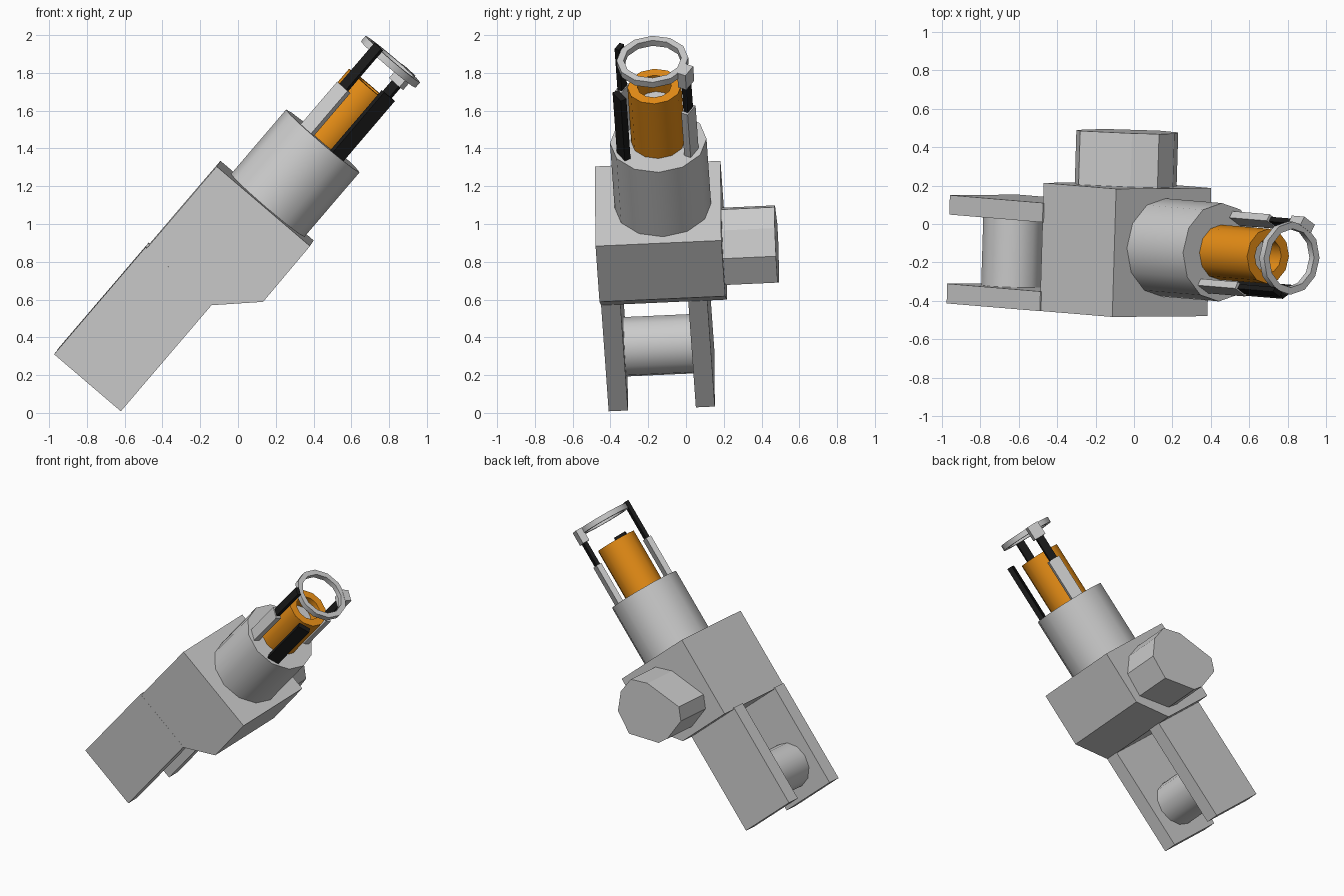
import bpy, bmesh, math
from mathutils import Matrix, Vector

if "Cube" in bpy.data.objects:
    bpy.data.objects.remove(bpy.data.objects["Cube"])

# Arm frame: a runs along the arm, b across it, c sideways
A, B, C = Vector((.649, -.054, .759)), Vector((.760, .0064, -.649)), Vector((.030, .998, .045))
FRAME = Matrix((A, B, C)).transposed()
AXIS = (-.595, -.068)          # (b, c) centre line of barrel, tube and ring


def material(name, rgb):
    m = bpy.data.materials.new(name)
    m.diffuse_color = (*rgb, 1)
    m.use_nodes = True
    m.node_tree.nodes["Principled BSDF"].inputs["Base Color"].default_value = m.diffuse_color
    return m


ORANGE = material("orange", (.80, .27, .008))
BLACK = material("black", (.010, .010, .010))


def finish(name, bm, mat=None, smooth=False):
    for v in bm.verts:
        v.co = FRAME @ v.co
    bmesh.ops.recalc_face_normals(bm, faces=bm.faces)
    me = bpy.data.meshes.new(name)
    bm.to_mesh(me)
    bm.free()
    ob = bpy.data.objects.new(name, me)
    bpy.context.collection.objects.link(ob)
    if mat:
        me.materials.append(mat)
    if smooth:
        bpy.ops.object.select_all(action='DESELECT')
        ob.select_set(True)
        bpy.context.view_layer.objects.active = ob
        bpy.ops.object.shade_smooth_by_angle(angle=math.radians(40))
    return ob


def prism(name, pts, lo, hi, along, mat=None, smooth=False):
    """Extrude an outline along local a or c."""
    bm = bmesh.new()
    place = (lambda p, t: (t, p[0], p[1])) if along == 'a' else (lambda p, t: (p[0], p[1], t))
    low = [bm.verts.new(place(p, lo)) for p in pts]
    high = [bm.verts.new(place(p, hi)) for p in pts]
    bm.faces.new(low)
    bm.faces.new(high)
    for i in range(len(pts)):
        j = (i + 1) % len(pts)
        bm.faces.new((low[i], low[j], high[j], high[i]))
    return finish(name, bm, mat, smooth)


def circle(centre, r, n=12):
    return [(centre[0] + r * math.cos(2 * math.pi * i / n),
             centre[1] + r * math.sin(2 * math.pi * i / n)) for i in range(n)]


def tube(name, r_out, r_in, lo, hi, mat=None):
    """Hollow cylinder on the arm's centre line."""
    bm = bmesh.new()
    loops = [[bm.verts.new((t, *p)) for p in circle(AXIS, r)]
             for r, t in ((r_out, lo), (r_out, hi), (r_in, hi), (r_in, lo))]
    for k in range(4):
        p, q = loops[k], loops[(k + 1) % 4]
        for i in range(12):
            j = (i + 1) % 12
            bm.faces.new((p[i], p[j], q[j], q[i]))
    return finish(name, bm, mat, True)


def bar(name, degrees, r0, r1, width, lo, hi, mat=None):
    """Flat bar lying tangent to the centre line at the given angle."""
    t = math.radians(degrees)
    d, s = (math.cos(t), math.sin(t)), (-math.sin(t), math.cos(t))
    pts = [(AXIS[0] + d[0] * r + s[0] * k, AXIS[1] + d[1] * r + s[1] * k)
           for r, k in ((r0, -width / 2), (r1, -width / 2), (r1, width / 2), (r0, width / 2))]
    return prism(name, pts, lo, hi, 'a', mat)


# Main body with one chamfered corner
prism("body", [(.363, -.937), (.943, -.937), (.943, -.287), (.557, -.284), (.363, -.483)],
      -.427, .24, 'c')

# Fork arms and axle
leg = [(-.374, -.945), (.372, -.945), (.372, -.480), (-.374, -.480)]
prism("fork_arm_front", leg, -.4275, -.325, 'c')
prism("fork_arm_back", leg, .035, .136, 'c')
prism("axle", circle((-.13, -.714), .16), -.33, .04, 'c', smooth=True)

# Side motor housing
prism("motor", [(.802, -.719), (.551, -.859), (.462, -.809), (.412, -.622), (.420, -.536),
                (.582, -.346), (.753, -.361), (.854, -.473), (.886, -.606)], .22, .52, 'c')

# Barrel and orange nozzle
prism("barrel", circle(AXIS, .256), .93, 1.392, 'a', smooth=True)
tube("nozzle", .143, .09, 1.385, 1.773, ORANGE)
prism("nozzle_core", circle(AXIS, .095), 1.385, 1.66, 'a', smooth=True)

# End ring and its supports
tube("end_ring", .19, .153, 1.925, 1.963)
for side, angle, top in (("front", 240, 1.975), ("back", 60, 1.93)):
    bar(f"support_base_{side}", angle, .183, .222, .085, 1.385, 1.69)
    bar(f"support_rod_{side}", angle, .188, .215, .055, 1.60, top, BLACK)
bar("ring_clip", 60, .175, .225, .085, 1.865, 1.965)
bar("short_bar", 300, .195, .230, .085, 1.385, 1.81, BLACK)
